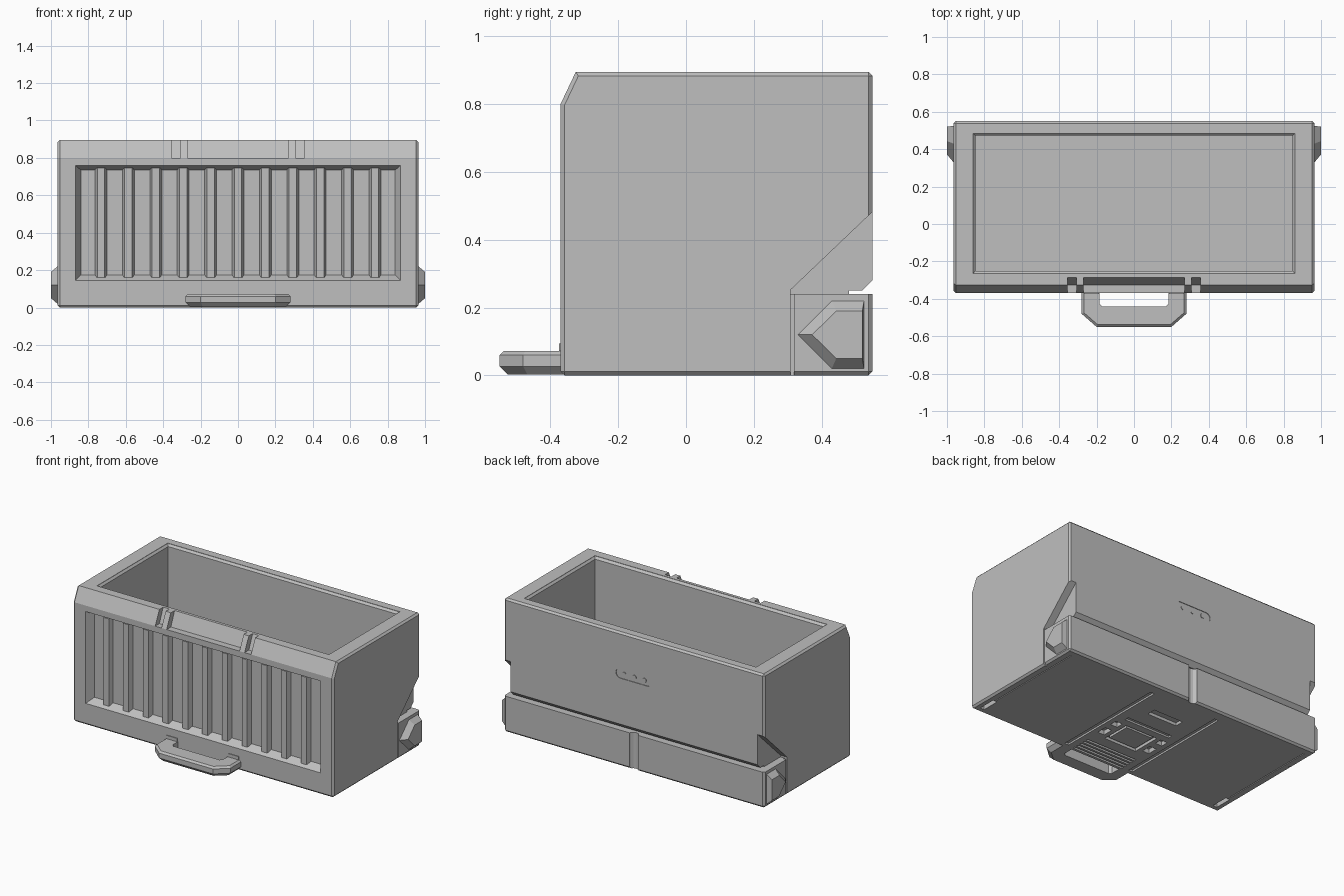
import bpy, bmesh, math
from mathutils import Vector

cube = bpy.data.objects.get("Cube")
if cube:
    bpy.data.objects.remove(cube, do_unlink=True)

grey = bpy.data.materials.new("light grey plastic")
grey.use_nodes = True
GREY = (0.52, 0.52, 0.52, 1)
grey.diffuse_color = GREY
grey.node_tree.nodes["Principled BSDF"].inputs["Base Color"].default_value = GREY


def finish(name, bm):
    bmesh.ops.recalc_face_normals(bm, faces=bm.faces)
    me = bpy.data.meshes.new(name)
    bm.to_mesh(me)
    bm.free()
    me.materials.append(grey)
    ob = bpy.data.objects.new(name, me)
    bpy.context.scene.collection.objects.link(ob)
    return ob


def add_loft(bm, rings):
    """Closed solid through matching rings of 3D points."""
    loops = [[bm.verts.new(p) for p in r] for r in rings]
    n = len(loops[0])
    for a, b in zip(loops, loops[1:]):
        for i in range(n):
            bm.faces.new((a[i], a[(i + 1) % n], b[(i + 1) % n], b[i]))
    bm.faces.new(loops[0])
    bm.faces.new(loops[-1])


def loft(name, rings):
    bm = bmesh.new()
    add_loft(bm, rings)
    return finish(name, bm)


def rect(x0, x1, y0, y1):
    return [(x0, y0), (x1, y0), (x1, y1), (x0, y1)]


def flat(pts, z):
    return [(x, y, z) for x, y in pts]


def upright(pts, y):
    return [(x, y, z) for x, z in pts]


def sideways(pts, x):
    return [(x, y, z) for y, z in pts]


def boxes(name, specs):
    """Several separate boxes, each (x0, x1, y0, y1, z0, z1)."""
    bm = bmesh.new()
    for x0, x1, y0, y1, z0, z1 in specs:
        add_loft(bm, [flat(rect(x0, x1, y0, y1), z) for z in (z0, z1)])
    return finish(name, bm)


def stadium(w, h, cz, n=8):
    r = h / 2
    pts = []
    for side, start in ((1, -90), (-1, 90)):
        for i in range(n + 1):
            a = math.radians(start + 180 * i / n)
            pts.append((side * (w / 2 - r) + r * math.cos(a), cz + r * math.sin(a)))
    return pts


def cut(target, cutter):
    mod = target.modifiers.new("cut", "BOOLEAN")
    mod.operation = "DIFFERENCE"
    mod.solver = "EXACT"
    mod.object = cutter
    bpy.context.view_layer.objects.active = target
    bpy.ops.object.modifier_apply(modifier=mod.name)
    bpy.data.objects.remove(cutter, do_unlink=True)


HX, FRONT, BACK, TOP = 0.965, -0.37, 0.55, 0.895

# Bin shell: side profile extruded across the width, square edges chamfered
profile = [(FRONT, 0), (BACK, 0), (BACK, TOP), (-0.325, TOP), (FRONT, 0.8)]
bm = bmesh.new()
add_loft(bm, [sideways(profile, x) for x in (-HX, HX)])
bmesh.ops.recalc_face_normals(bm, faces=bm.faces)
sharp = [e for e in bm.edges if e.calc_face_angle() > math.radians(80)]
bmesh.ops.bevel(bm, geom=sharp, offset=0.012, segments=1, affect="EDGES")
body = finish("bin_body", bm)

# Storage cavity with a chamfered mouth
wide, inner = rect(-0.86, 0.86, -0.265, 0.485), rect(-0.848, 0.848, -0.25, 0.472)
cut(body, loft("cavity", [flat(wide, 0.92), flat(wide, TOP - 0.002),
                          flat(inner, TOP - 0.015), flat(inner, 0.12)]))

# Recessed front panel with sloped frame
outer, inner = rect(-0.87, 0.87, 0.145, 0.76), rect(-0.84, 0.84, 0.175, 0.735)
cut(body, loft("panel_recess", [upright(outer, FRONT - 0.05), upright(outer, FRONT),
                                upright(inner, FRONT + 0.05)]))

# Groove across the back above the base band, and the centre notch
groove = [(0.48, 0.24), (0.6, 0.24), (0.6, 0.33), (0.52, 0.25), (0.48, 0.25)]
cut(body, loft("back_groove", [sideways(groove, x) for x in (-1.1, 1.1)]))
notch = [(0.035 * math.cos(i * math.tau / 12), 0.56 + 0.035 * math.sin(i * math.tau / 12))
         for i in range(12)]
cut(body, loft("back_notch", [flat(notch, z) for z in (-0.05, 0.245)]))

# Slanted pockets at both rear corners, with a seam in front of the base band
pocket = [(0.308, 0.24), (0.6, 0.24), (0.6, 0.53), (0.308, 0.252)]
for s in (-1, 1):
    cut(body, loft("corner_pocket", [sideways(pocket, s * x) for x in (0.915, 1.1)]))
    cut(body, boxes("band_seam", [(*sorted((s * 0.945, s * 1.1)), 0.308, 0.318, -0.1, 0.245)]))

# Latch recess in the sloped front lip, leaving a post at each end
lip = [(-0.285, 0.895), (-0.28, 0.907), (-0.45, 0.907), (-0.45, 0.8), (-0.325, 0.8)]
for x0, x1 in ((-0.355, -0.308), (-0.27, 0.27), (0.308, 0.355)):
    cut(body, loft("latch_recess", [sideways(lip, x) for x in (x0, x1)]))

# Engraved oval on the back
cut(body, loft("oval", [upright(stadium(0.27, 0.065, 0.62), y) for y in (BACK - 0.004, 0.6)]))

# Underside: rails, frame, slots and finger slots
under = [(-0.12, 0.12, -0.13, 0.07, -0.1, 0.02), (-0.11, 0.11, 0.26, 0.32, -0.1, 0.02),
         (-0.17, 0.17, 0.12, 0.15, -0.1, 0.012)]
for s in (-1, 1):
    for a, b, y0, y1, d in ((0.235, 0.265, -0.33, 0.47, 0.012), (0.15, 0.2, -0.1, -0.03, 0.03),
                            (0.15, 0.2, 0.02, 0.07, 0.03), (0.895, 0.925, -0.33, -0.21, 0.03),
                            (0.908, 0.914, -0.19, 0.5, 0.006)):
        under.append((*sorted((s * a, s * b)), y0, y1, -0.1, d))
under += [(-0.19, 0.19, -0.34 + 0.03 * i, -0.325 + 0.03 * i, -0.1, 0.015) for i in range(5)]
cut(body, boxes("underside_slots", under))

# Plate inside the underside frame
boxes("underside_plate", [(-0.1, 0.1, -0.11, 0.05, 0.003, 0.025)])

# Small studs inside the engraved oval
bm = bmesh.new()
for x in (-0.075, 0, 0.075):
    ring = [(x + px, pz) for px, pz in stadium(0.03, 0.03, 0.62, 5)]
    ring = ring[:5] + ring[6:11]
    add_loft(bm, [upright(ring, y) for y in (BACK - 0.01, BACK)])
finish("oval_studs", bm)

# Vertical ribs on the front panel
bm = bmesh.new()
for i in range(11):
    c = (i - 5) * 0.1465
    add_loft(bm, [upright(rect(c - 0.032, c + 0.032, 0.165, 0.745), FRONT + 0.06),
                  upright(rect(c - 0.032, c + 0.032, 0.165, 0.745), FRONT + 0.05),
                  upright(rect(c - 0.02, c + 0.02, 0.16, 0.745), FRONT + 0.02)])
finish("front_ribs", bm)

# Pointed side bumpers on the base band
tip = [(0.33, 0.12), (0.43, 0.22), (0.525, 0.22), (0.525, 0.02), (0.43, 0.02)]
cap = [(0.372, 0.12), (0.443, 0.19), (0.52, 0.19), (0.52, 0.05), (0.443, 0.05)]
for s, side in ((1, "left"), (-1, "right")):
    loft(side + "_bumper", [sideways(tip, s * 0.95), sideways(tip, s * HX), sideways(cap, s)])


# Pull handle: chamfered loop with an open grip
def grip(inset):
    k = inset
    return [(-0.28 + k, -0.36), (-0.28 + k, -0.48 + k / 2), (-0.2 + k / 2, -0.55 + k),
            (0.2 - k / 2, -0.55 + k), (0.28 - k, -0.48 + k / 2), (0.28 - k, -0.36)]


handle = loft("pull_handle", [flat(grip(0.025), 0.002), flat(grip(0), 0.027),
                              flat(grip(0), 0.06), flat(grip(0.012), 0.072)])
hole = [(-0.185, -0.3), (-0.185, -0.425), (-0.17, -0.44), (0.17, -0.44), (0.185, -0.425), (0.185, -0.3)]
cut(handle, loft("grip_hole", [flat(hole, z) for z in (-0.1, 0.2)]))

# Guide tabs above the handle arms
boxes("handle_guides", [(x - 0.04, x + 0.04, FRONT - 0.005, FRONT + 0.01, 0.06, 0.094)
                        for x in (-0.228, 0.228)])
